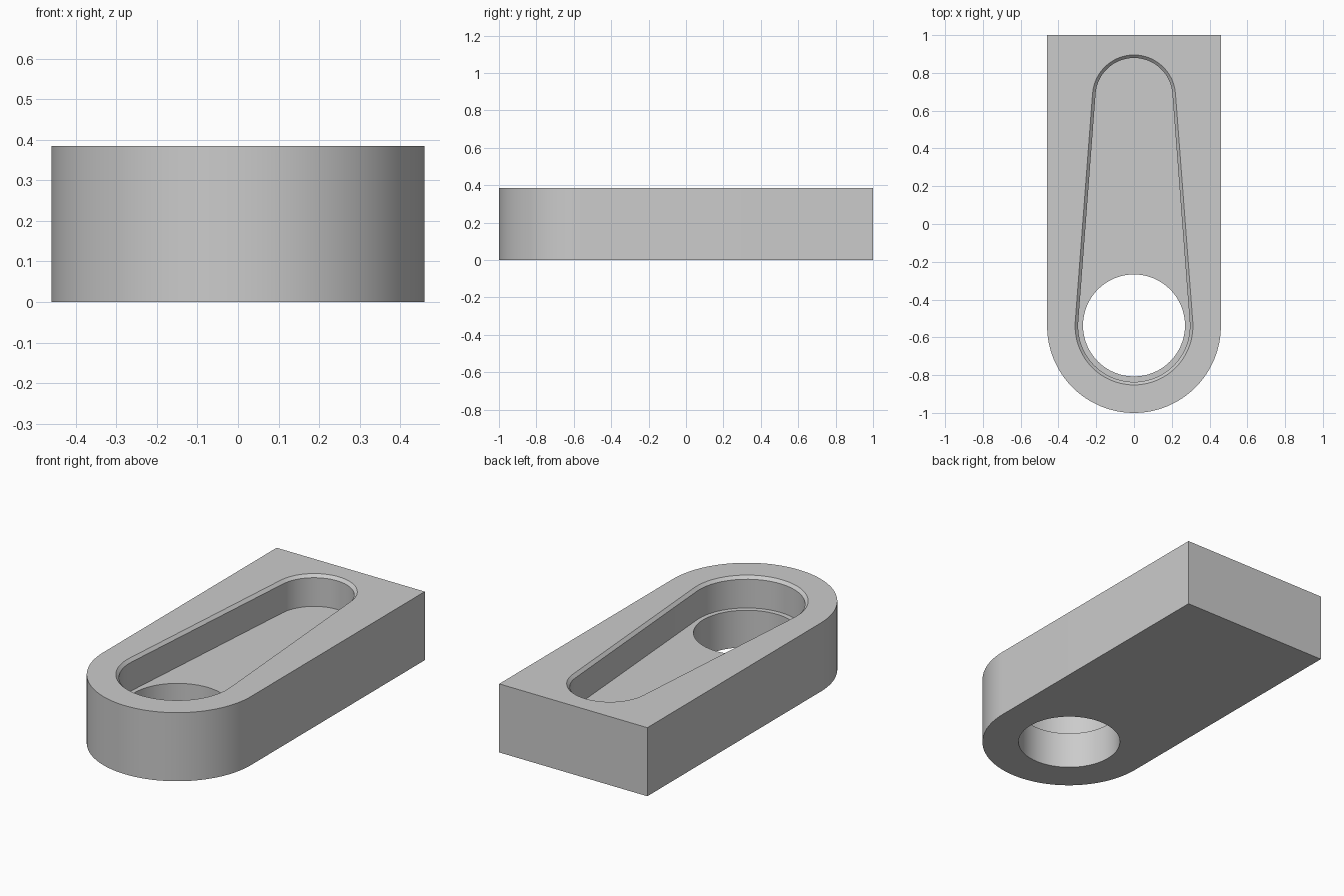
import bpy, bmesh, math

if "Cube" in bpy.data.objects:
    bpy.data.objects.remove(bpy.data.objects["Cube"])

HEIGHT, FLOOR, CHAMFER = 0.385, 0.208, 0.016
FRONT_Y, BACK_Y = -0.54, 0.675      # centres of the round pocket ends


def arc(cy, r, start, end, n):
    return [(r * math.cos(start + (end - start) * i / n),
             cy + r * math.sin(start + (end - start) * i / n)) for i in range(n + 1)]


def slot(r_front, r_back):
    # tapered slot: two round ends joined by their tangent lines
    t = math.asin((r_front - r_back) / (BACK_Y - FRONT_Y))
    return (arc(BACK_Y, r_back, t, math.pi - t, 32)
            + arc(FRONT_Y, r_front, math.pi - t, 2 * math.pi + t, 40))


def ring(bm, points, z):
    verts = [bm.verts.new((x, y, z)) for x, y in points]
    edges = [bm.edges.new((verts[i - 1], verts[i])) for i in range(len(verts))]
    return verts, edges


def wall(bm, a, b):
    for i in range(len(a[0])):
        bm.faces.new((a[0][i - 1], a[0][i], b[0][i], b[0][i - 1]))


def cap(bm, *rings):
    bmesh.ops.triangle_fill(bm, use_beauty=True, use_dissolve=False,
                            edges=[e for r in rings for e in r[1]])


bm = bmesh.new()
outline = arc(FRONT_Y, 0.46, math.pi, 2 * math.pi, 64) + [(0.46, 1.0), (-0.46, 1.0)]
hole = arc(FRONT_Y + 0.003, 0.27, 0, 2 * math.pi, 64)[:-1]

# outer body
base, top = ring(bm, outline, 0), ring(bm, outline, HEIGHT)
wall(bm, base, top)

# tapered pocket with chamfered rim
rim = ring(bm, slot(0.312, 0.22), HEIGHT)
lip = ring(bm, slot(0.312 - CHAMFER, 0.22 - CHAMFER), HEIGHT - CHAMFER)
floor = ring(bm, slot(0.312 - CHAMFER, 0.22 - CHAMFER), FLOOR)
wall(bm, rim, lip)
wall(bm, lip, floor)

# through hole
hole_top, hole_base = ring(bm, hole, FLOOR), ring(bm, hole, 0)
wall(bm, hole_top, hole_base)

# flat faces: top, pocket floor, underside
cap(bm, top, rim)
cap(bm, floor, hole_top)
cap(bm, base, hole_base)
bmesh.ops.recalc_face_normals(bm, faces=bm.faces)

mesh = bpy.data.meshes.new("slotted_block")
bm.to_mesh(mesh)
bm.free()
block = bpy.data.objects.new("slotted_block", mesh)
bpy.context.collection.objects.link(block)

grey = bpy.data.materials.new("plain grey")
grey.diffuse_color = (0.6, 0.6, 0.6, 1)
grey.use_nodes = True
grey.node_tree.nodes["Principled BSDF"].inputs["Base Color"].default_value = grey.diffuse_color
mesh.materials.append(grey)

bpy.context.view_layer.objects.active = block
block.select_set(True)
bpy.ops.object.shade_smooth_by_angle(angle=math.radians(30))
